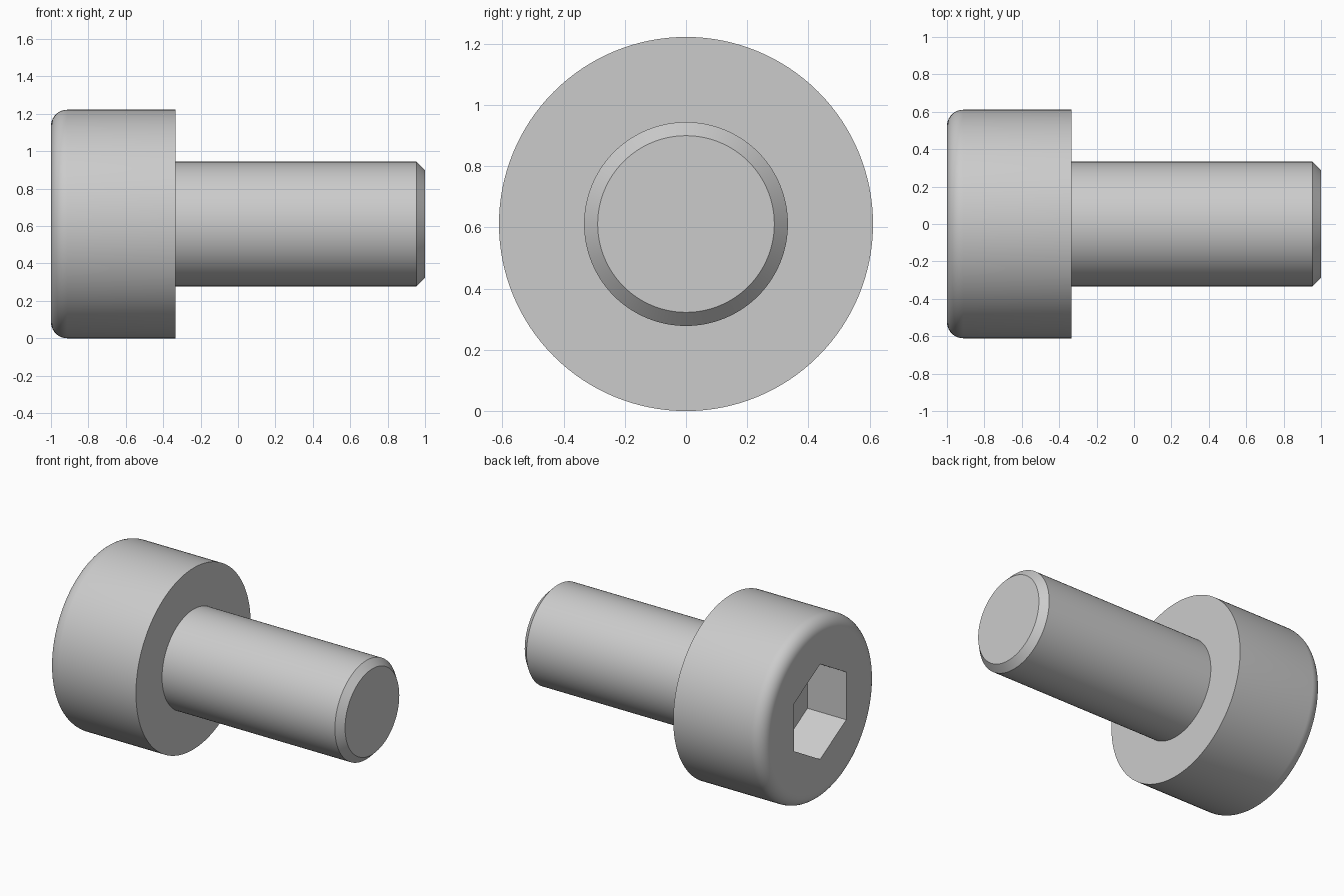
import bpy, bmesh
from math import sin, cos, pi, radians

if "Cube" in bpy.data.objects:
    bpy.data.objects.remove(bpy.data.objects["Cube"])

SIDES = 128
HEAD_R, SHANK_R = 0.611, 0.333
HEAD_END = -0.333
FILLET, CHAMFER = 0.087, 0.0445
HEX_FLATS, HEX_DEPTH = 0.5556, 0.289
AXIS_Z = HEAD_R


def lathe_x(name, profile, sides):
    """Solid of revolution round the x axis from (x, radius) points, ends capped."""
    bm = bmesh.new()
    rings = []
    for x, r in profile:
        rings.append([bm.verts.new((x, r * sin(2 * pi * i / sides), r * cos(2 * pi * i / sides)))
                      for i in range(sides)])
    for a, b in zip(rings, rings[1:]):
        for i in range(sides):
            j = (i + 1) % sides
            bm.faces.new((a[i], a[j], b[j], b[i]))
    bm.faces.new(rings[0])
    bm.faces.new(rings[-1])
    bmesh.ops.recalc_face_normals(bm, faces=bm.faces)
    mesh = bpy.data.meshes.new(name)
    bm.to_mesh(mesh)
    bm.free()
    obj = bpy.data.objects.new(name, mesh)
    obj.location.z = AXIS_Z
    bpy.context.collection.objects.link(obj)
    return obj


# Screw outline: rounded head rim, flat underside, shank with chamfered tip
STEPS = 10
profile = [(-1 + FILLET * (1 - sin(t)), HEAD_R - FILLET * (1 - cos(t)))
           for t in (pi / 2 * (1 - i / STEPS) for i in range(STEPS + 1))]
profile += [(HEAD_END, HEAD_R), (HEAD_END, SHANK_R),
            (1 - CHAMFER, SHANK_R), (1, SHANK_R - CHAMFER)]
screw = lathe_x("socket_head_screw", profile, SIDES)

# Hexagonal key socket, corners pointing up and down
hex_r = HEX_FLATS / 2 / cos(pi / 6)
cutter = lathe_x("hex_socket_cutter", [(-1.2, hex_r), (-1 + HEX_DEPTH, hex_r)], 6)
cutter.hide_render = True

cut = screw.modifiers.new("hex_socket", 'BOOLEAN')
cut.operation = 'DIFFERENCE'
cut.solver = 'EXACT'
cut.object = cutter

bpy.ops.object.select_all(action='DESELECT')
screw.select_set(True)
bpy.context.view_layer.objects.active = screw
bpy.ops.object.modifier_apply(modifier=cut.name)
bpy.data.objects.remove(cutter, do_unlink=True)

# Smooth round surfaces, crisp edges
bpy.ops.object.shade_smooth_by_angle(angle=radians(30))
